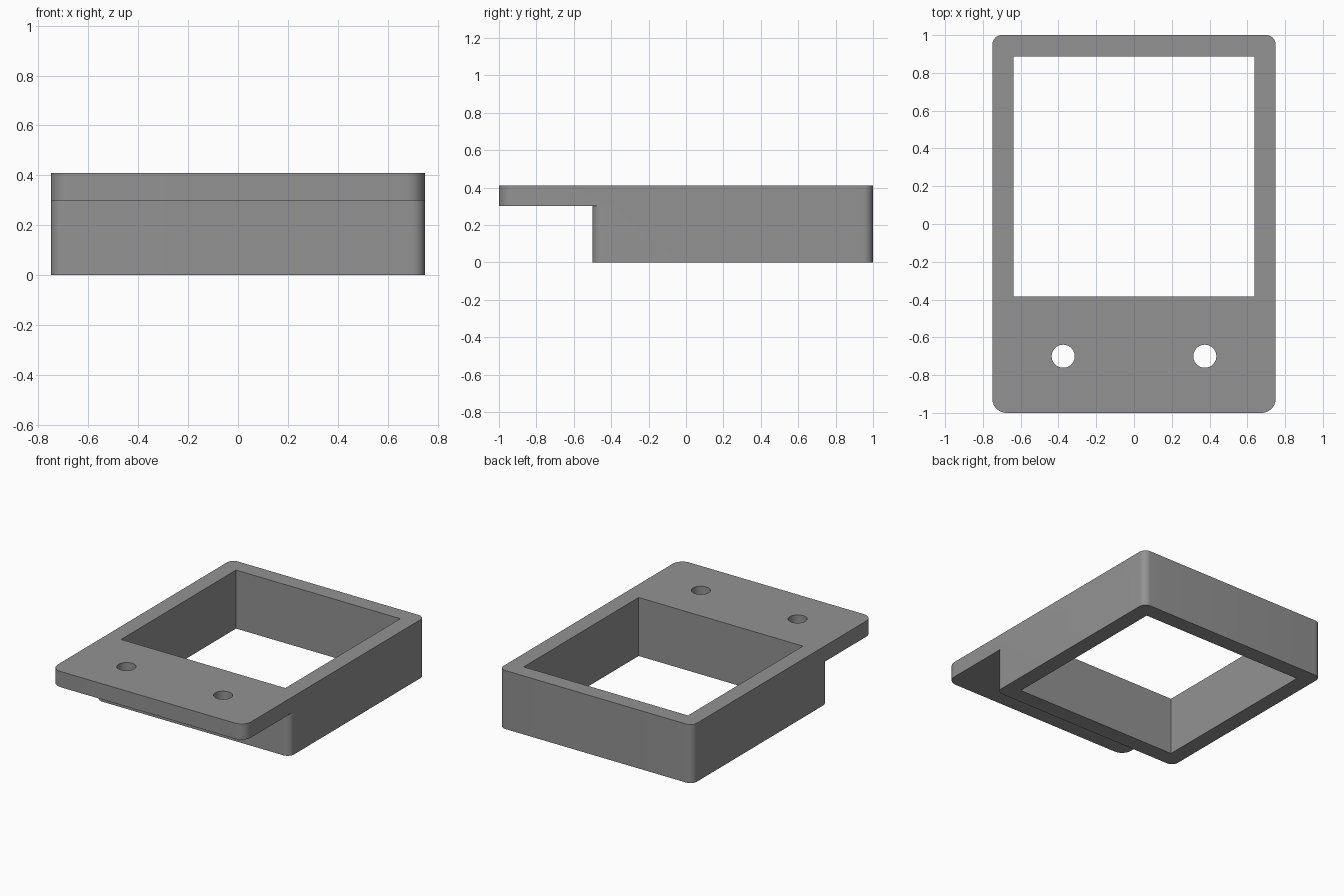
import bpy, bmesh, math

if "Cube" in bpy.data.objects:
    bpy.data.objects.remove(bpy.data.objects["Cube"])

# Main dimensions
W = 0.75                       # half width
TOP, LEDGE = 0.41, 0.30        # top of the frame, underside of the flange
R_BACK, R_FRONT = 0.05, 0.075  # corner radii

grey = bpy.data.materials.new("plain grey")
grey.diffuse_color = (0.29, 0.29, 0.29, 1)
grey.use_nodes = True
grey.node_tree.nodes["Principled BSDF"].inputs["Base Color"].default_value = grey.diffuse_color


def arc(cx, cy, r, start, sweep, n):
    return [(cx + r * math.cos(math.radians(start + sweep * i / n)),
             cy + r * math.sin(math.radians(start + sweep * i / n))) for i in range(n + 1)]


def rounded(y0, y1, r_front, r_back, n=10):
    """Rectangle of full width with rounded corners, counter-clockwise."""
    return (arc(W - r_back, y1 - r_back, r_back, 0, 90, n)
            + arc(-W + r_back, y1 - r_back, r_back, 90, 90, n)
            + arc(-W + r_front, y0 + r_front, r_front, 180, 90, n)
            + arc(W - r_front, y0 + r_front, r_front, 270, 90, n))


def prism(name, outline, z0, z1):
    bm = bmesh.new()
    base = bm.faces.new([bm.verts.new((x, y, z0)) for x, y in outline])
    ext = bmesh.ops.extrude_face_region(bm, geom=[base], use_keep_orig=True)
    for v in ext["geom"]:
        if isinstance(v, bmesh.types.BMVert):
            v.co.z = z1
    bmesh.ops.recalc_face_normals(bm, faces=bm.faces)
    mesh = bpy.data.meshes.new(name)
    bm.to_mesh(mesh)
    bm.free()
    mesh.materials.append(grey)
    ob = bpy.data.objects.new(name, mesh)
    bpy.context.collection.objects.link(ob)
    return ob


def combine(target, tool, operation):
    mod = target.modifiers.new(operation.lower(), 'BOOLEAN')
    mod.operation, mod.object, mod.solver = operation, tool, 'EXACT'
    bpy.context.view_layer.objects.active = target
    bpy.ops.object.modifier_apply(modifier=mod.name)
    bpy.data.objects.remove(tool)


# Deep box and the thin flange overhanging the front
frame = prism("mounting_frame", rounded(-0.5, 1, R_BACK, R_BACK), 0, TOP)
flange = prism("flange", rounded(-1, 1, R_FRONT, R_BACK), LEDGE, TOP)
combine(frame, flange, 'UNION')

# Square opening through the box
opening = prism("opening", [(-0.637, -0.385), (0.637, -0.385), (0.637, 0.888), (-0.637, 0.888)],
                -0.1, TOP + 0.1)
combine(frame, opening, 'DIFFERENCE')

# Two screw holes through the flange
for side in (-1, 1):
    hole = prism("screw_hole", arc(side * 0.375, -0.7, 0.061, 0, 360, 40)[:-1], LEDGE - 0.1, TOP + 0.1)
    combine(frame, hole, 'DIFFERENCE')

# Smooth the rounded corners and holes, keep the edges sharp
bpy.ops.object.select_all(action='DESELECT')
frame.select_set(True)
bpy.context.view_layer.objects.active = frame
bpy.ops.object.shade_smooth_by_angle(angle=math.radians(30))
